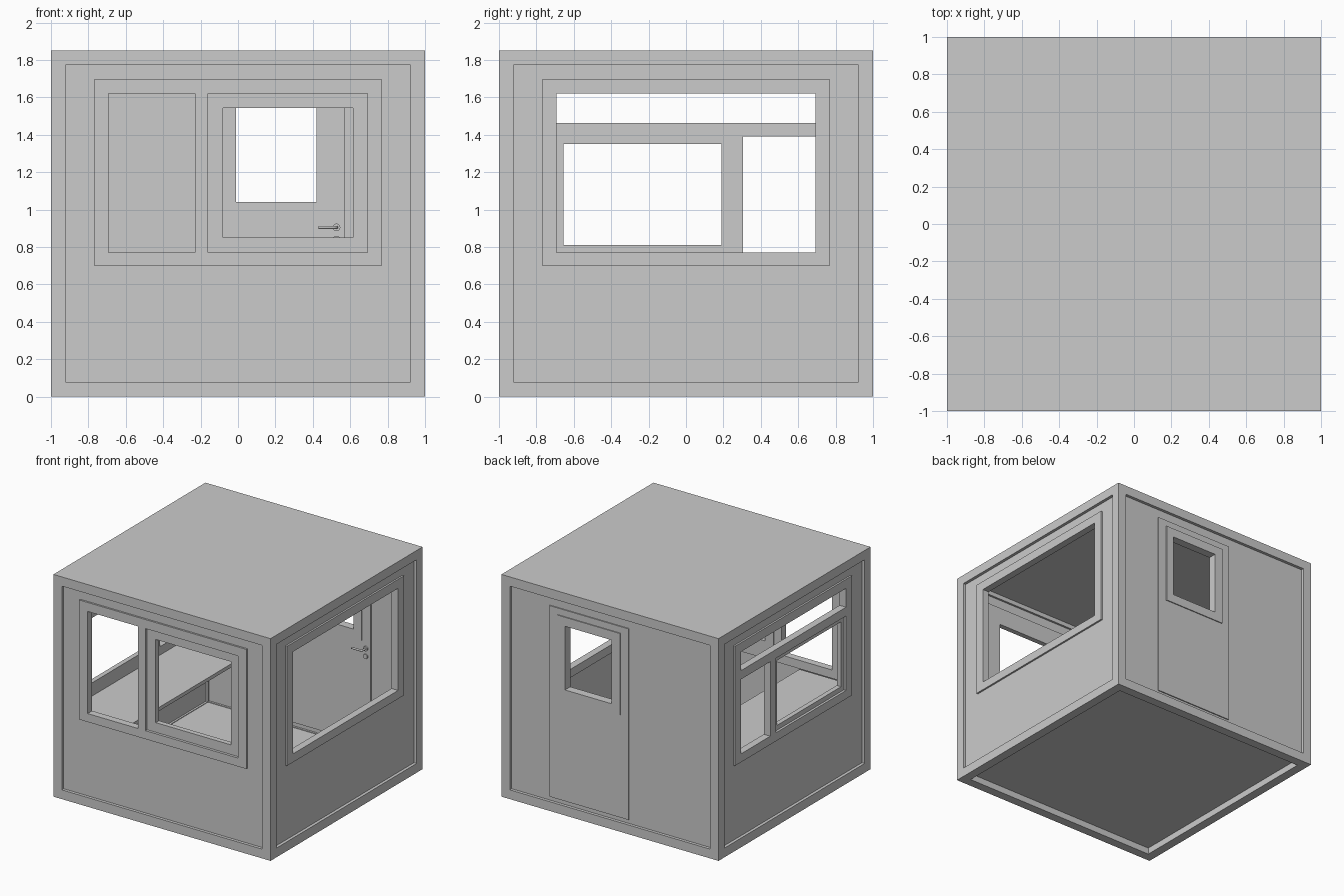
import bpy, bmesh
from math import radians
from mathutils import Matrix, Vector

if "Cube" in bpy.data.objects:
    bpy.data.objects.remove(bpy.data.objects["Cube"])

# wall angles: parts are drawn on the front wall as (s, depth, z), then turned
FRONT, RIGHT, BACK, LEFT = 0, 90, 180, -90


def finish(name, bm, angle=0):
    bmesh.ops.recalc_face_normals(bm, faces=bm.faces)
    bm.transform(Matrix.Rotation(radians(angle), 4, 'Z'))
    me = bpy.data.meshes.new(name)
    bm.to_mesh(me)
    bm.free()
    ob = bpy.data.objects.new(name, me)
    bpy.context.collection.objects.link(ob)
    return ob


def box(name, lo, hi, angle=0):
    lo, hi = Vector(lo), Vector(hi)
    bm = bmesh.new()
    bmesh.ops.create_cube(bm, size=1)
    bm.transform(Matrix.Translation((lo + hi) / 2) @ Matrix.Diagonal((hi - lo).to_4d()))
    return finish(name, bm, angle)


def bar(name, rect, d0, d1, angle):
    s0, z0, s1, z1 = rect
    return box(name, (s0, -1 + d0, z0), (s1, -1 + d1, z1), angle)


def ring(name, outer, inner, d0, d1, angle):
    """Rectangular plate (s0, z0, s1, z1) with a rectangular hole."""
    bm = bmesh.new()
    loops = []
    for (s0, z0, s1, z1), d in ((outer, d0), (inner, d0), (inner, d1), (outer, d1)):
        loops.append([bm.verts.new((s, -1 + d, z))
                      for s, z in ((s0, z0), (s1, z0), (s1, z1), (s0, z1))])
    for k in range(4):
        a, b = loops[k], loops[(k + 1) % 4]
        for i in range(4):
            j = (i + 1) % 4
            bm.faces.new((a[i], a[j], b[j], b[i]))
    return finish(name, bm, angle)


# structural frame: solid block hollowed along three axes, roof left closed
B = 0.923
frame = box("booth_frame", (-1, -1, 0), (1, 1, 1.85))
cutters = [box("cut_x", (-1.2, -B, 0.077), (1.2, B, 1.773)),
           box("cut_y", (-B, -1.2, 0.077), (B, 1.2, 1.773)),
           box("cut_z", (-B, -B, -0.2), (B, B, 1.81))]
bpy.context.view_layer.objects.active = frame
for c in cutters:
    c.hide_render = True
    m = frame.modifiers.new("cut", 'BOOLEAN')
    m.operation, m.solver, m.object = 'DIFFERENCE', 'EXACT', c
    bpy.ops.object.modifier_apply(modifier=m.name)
for c in cutters:
    bpy.data.objects.remove(c)

# floor
box("floor", (-B, -B, 0.055), (B, B, 0.072))

# walls and window frames on three sides
WALL = (-B, 0.077, B, 1.773)
WIN = (-0.77, 0.7, 0.77, 1.695)
OPEN = (-0.692, 0.77, 0.692, 1.62)
for side, angle in (("front", FRONT), ("right", RIGHT), ("left", LEFT)):
    ring(side + "_wall", WALL, WIN, 0.025, 0.06, angle)
    ring(side + "_window_frame", WIN, OPEN, 0.01, 0.07, angle)

# front window: mullion and sash
bar("front_mullion", (-0.23, 0.77, -0.16, 1.62), 0.01, 0.07, FRONT)
ring("front_sash", (-0.16, 0.77, 0.692, 1.62), (-0.08, 0.85, 0.615, 1.542),
     0.032, 0.075, FRONT)

# left window: transom, mullion and sash
bar("left_transom", (-0.692, 1.39, 0.692, 1.463), 0.01, 0.07, LEFT)
bar("left_mullion", (-0.305, 0.77, -0.228, 1.39), 0.01, 0.07, LEFT)
ring("left_sash", (-0.228, 0.77, 0.692, 1.39), (-0.19, 0.81, 0.655, 1.35),
     0.03, 0.07, LEFT)

# back wall with door and its window
DOOR = (-0.57, 0.11, 0.16, 1.7)
HOLE = (-0.42, 1.04, 0.01, 1.57)
ring("back_wall", WALL, DOOR, 0.025, 0.06, BACK)
ring("door", DOOR, HOLE, 0.016, 0.07, BACK)
ring("door_window_frame", (-0.492, 0.965, 0.085, 1.645), HOLE, 0.008, 0.078, BACK)

# desk along the left wall
box("desk_top", (-0.94, -B, 0.67), (-0.4, B, 0.7))


# door handle on the inside
def disc(name, z, r):
    bm = bmesh.new()
    bmesh.ops.create_cone(bm, cap_ends=True, segments=24, radius1=r, radius2=r, depth=0.012)
    bm.transform(Matrix.Translation((0.527, 0.925, z)) @ Matrix.Rotation(radians(90), 4, 'X'))
    return finish(name, bm)


disc("handle_rosette", 0.905, 0.02)
disc("lock_rosette", 0.84, 0.02)
cu = bpy.data.curves.new("handle_lever", 'CURVE')
cu.dimensions = '3D'
cu.bevel_depth = 0.008
cu.bevel_resolution = 3
cu.use_fill_caps = True
sp = cu.splines.new('POLY')
path = [(0.527, 0.93), (0.527, 0.892), (0.522, 0.882), (0.512, 0.877), (0.43, 0.877)]
sp.points.add(len(path) - 1)
for p, (x, y) in zip(sp.points, path):
    p.co = (x, y, 0.905, 1)
bpy.context.collection.objects.link(bpy.data.objects.new("handle_lever", cu))
